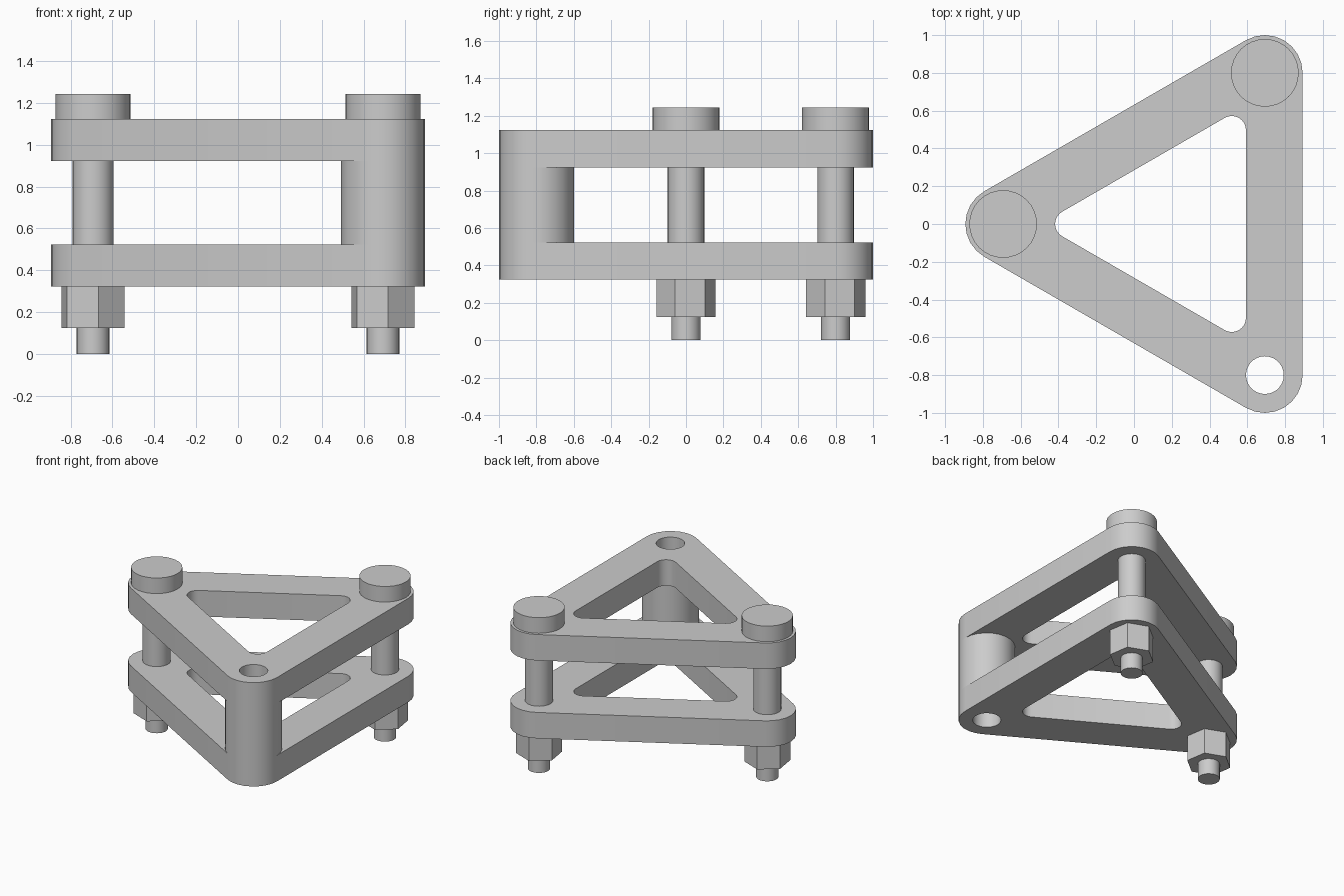
import bpy, bmesh
from math import sin, cos, radians, sqrt

cube = bpy.data.objects.get("Cube")
if cube:
    bpy.data.objects.remove(cube, do_unlink=True)

# Single plain metal colour
metal = bpy.data.materials.new("light_grey_metal")
metal.use_nodes = True
GREY = (0.604, 0.604, 0.604, 1)
metal.diffuse_color = GREY
metal.node_tree.nodes["Principled BSDF"].inputs["Base Color"].default_value = GREY

# Key sizes
SIDE = 1.6
RADIUS = SIDE / sqrt(3)            # triangle centre to pivot
CX = SIDE * sqrt(3) / 4 - RADIUS / 2   # x of triangle centre
DIRECTIONS = (-60, 60, 180)
LOW, LOW_TOP, HIGH, HIGH_TOP = 0.323, 0.523, 0.923, 1.123


def corner(angle, distance=RADIUS):
    a = radians(angle)
    return CX + distance * cos(a), distance * sin(a)


def arc(centre, r, start, end, steps):
    angles = [radians(start + (end - start) * i / steps) for i in range(steps + 1)]
    return [(centre[0] + r * cos(a), centre[1] + r * sin(a)) for a in angles]


def circle(centre, r, sides=28, turn=0):
    return arc(centre, r, turn, turn + 360, sides)[:-1]


def rounded_triangle(distance, r):
    points = []
    for d in DIRECTIONS:
        points += arc(corner(d, distance), r, d - 60, d + 60, 8)
    return points


def extruded(name, loops, z0, z1):
    """Solid from an outline (first loop) and optional holes."""
    bm = bmesh.new()
    for loop in loops:
        verts = [bm.verts.new((x, y, z0)) for x, y in loop]
        for a, b in zip(verts, verts[1:] + verts[:1]):
            bm.edges.new((a, b))
    if len(loops) == 1:
        bm.faces.new(verts)
    else:
        bmesh.ops.triangle_fill(bm, use_beauty=True, edges=bm.edges[:], normal=(0, 0, 1))
    top = bmesh.ops.extrude_face_region(bm, geom=bm.faces[:])["geom"]
    moved = [v for v in top if isinstance(v, bmesh.types.BMVert)]
    bmesh.ops.translate(bm, verts=moved, vec=(0, 0, z1 - z0))
    bmesh.ops.recalc_face_normals(bm, faces=bm.faces[:])
    mesh = bpy.data.meshes.new(name)
    bm.to_mesh(mesh)
    bm.free()
    mesh.materials.append(metal)
    obj = bpy.data.objects.new(name, mesh)
    bpy.context.collection.objects.link(obj)
    bpy.ops.object.select_all(action='DESELECT')
    bpy.context.view_layer.objects.active = obj
    obj.select_set(True)
    bpy.ops.object.shade_smooth_by_angle(angle=radians(30))
    return obj


# Two triangular frames with a rounded window and a pivot hole
pivot = corner(-60)
bore = circle(pivot, 0.1)
outline = rounded_triangle(RADIUS, 0.2)
FILLET = 0.075
window = rounded_triangle(RADIUS - 0.2 - 2 * FILLET, FILLET)
extruded("lower_frame", [outline, window, bore], LOW, LOW_TOP)
extruded("upper_frame", [outline, window, bore], HIGH, HIGH_TOP)

# Hollow spacer at the open corner
extruded("spacer_tube", [circle(pivot, 0.2, 24), bore], LOW_TOP, HIGH)

# Bolts with hexagonal nuts at the other two corners
for side, angle in (("back", 60), ("right", 180)):
    c = corner(angle)
    extruded(side + "_bolt_head", [circle(c, 0.179, 32)], HIGH_TOP, 1.243)
    extruded(side + "_bolt_shank", [circle(c, 0.098)], LOW_TOP - 0.1, HIGH + 0.1)
    extruded(side + "_bolt_end", [circle(c, 0.078)], 0, LOW + 0.05)
    extruded(side + "_nut", [circle(c, 0.161, 6, -21)], 0.123, LOW)
